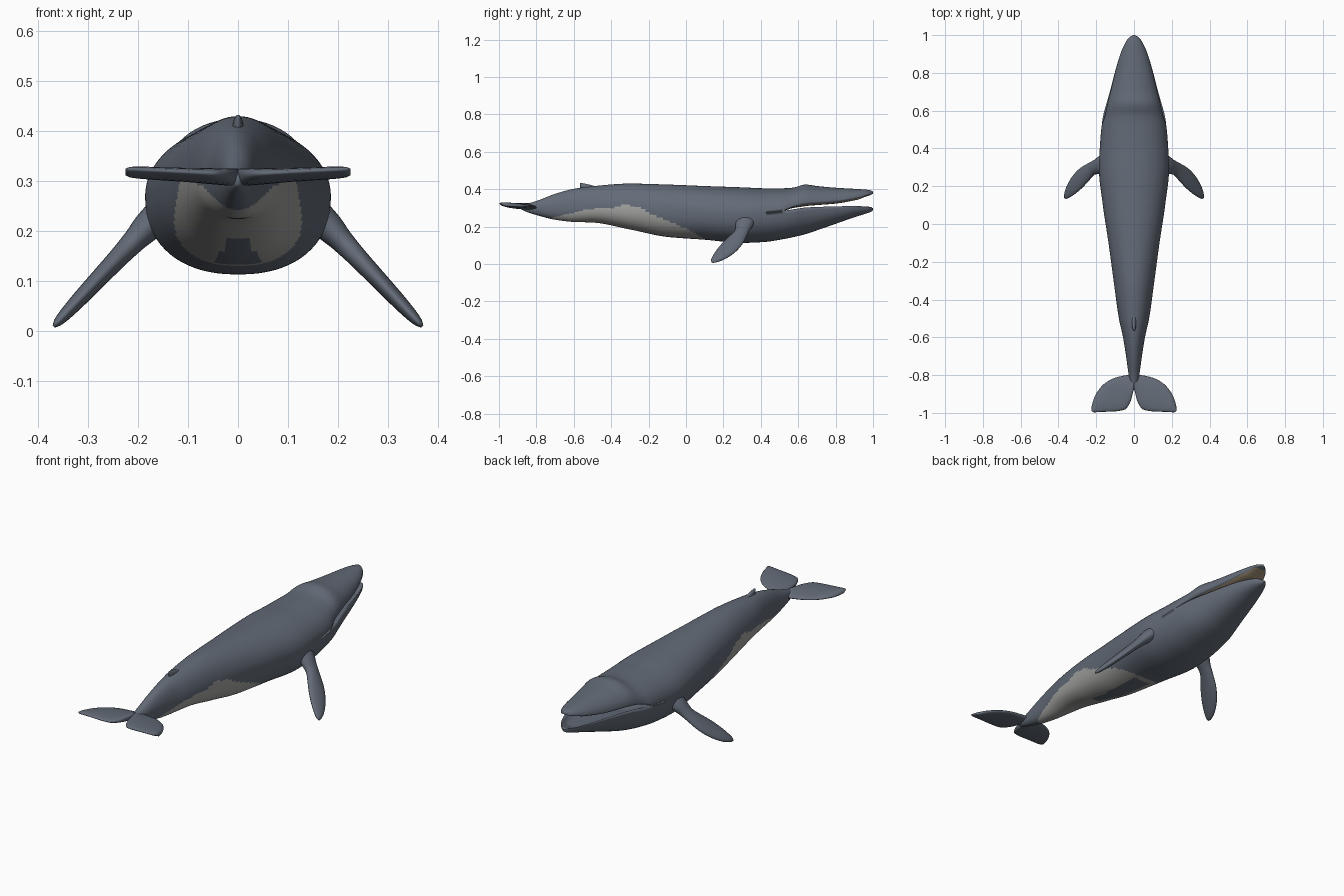
import bpy, bmesh, math
from mathutils import Vector

if "Cube" in bpy.data.objects:
    bpy.data.objects.remove(bpy.data.objects["Cube"])


def material(name, rgb):
    m = bpy.data.materials.new(name)
    m.diffuse_color = (*rgb, 1)
    m.use_nodes = True
    m.node_tree.nodes["Principled BSDF"].inputs["Base Color"].default_value = m.diffuse_color
    return m


SKIN = material("slate blue skin", (0.125, 0.147, 0.185))
BELLY = material("pale grey belly", (0.36, 0.36, 0.35))
BALEEN = material("tan baleen", (0.36, 0.28, 0.18))


def curve(xs, vs, x):
    """Smooth interpolation that does not overshoot."""
    n = len(xs)
    x = min(max(x, xs[0]), xs[-1])
    i = max(k for k in range(n - 1) if xs[k] <= x)
    sec = [(vs[k + 1] - vs[k]) / (xs[k + 1] - xs[k]) for k in range(n - 1)]

    def tangent(k):
        if k == 0 or k == n - 1:
            return sec[min(k, n - 2)]
        a, b = sec[k - 1], sec[k]
        return 0 if a * b <= 0 else 2 * a * b / (a + b)

    h = xs[i + 1] - xs[i]
    t = (x - xs[i]) / h
    return (vs[i] * (1 + 2 * t) * (1 - t) ** 2 + tangent(i) * h * t * (1 - t) ** 2
            + vs[i + 1] * t * t * (3 - 2 * t) + tangent(i + 1) * h * t * t * (t - 1))


def finish(bm, name, mats):
    bmesh.ops.remove_doubles(bm, verts=bm.verts, dist=1e-5)
    bmesh.ops.holes_fill(bm, edges=bm.edges, sides=0)
    bmesh.ops.recalc_face_normals(bm, faces=bm.faces)
    for f in bm.faces:
        f.smooth = True
    me = bpy.data.meshes.new(name)
    bm.to_mesh(me)
    bm.free()
    ob = bpy.data.objects.new(name, me)
    bpy.context.collection.objects.link(ob)
    for m in mats:
        me.materials.append(m)
    return ob


def strip(bm, rows, closed=False):
    """Skin a grid of points; returns the faces."""
    grid = [[bm.verts.new(p) for p in r] for r in rows]
    faces = []
    for a, b in zip(grid, grid[1:]):
        n = len(a)
        for j in range(n if closed else n - 1):
            k = (j + 1) % n
            faces.append(bm.faces.new((a[j], a[k], b[k], b[j])))
    return faces


# Body stations: y, upper half width, lower half width, top, upper lip, lower lip, bottom
STATIONS = [
    (-.88, .004, .004, .312, .302, .302, .292),
    (-.85, .018, .018, .322, .300, .300, .278),
    (-.80, .028, .028, .337, .300, .300, .262),
    (-.70, .042, .042, .375, .300, .300, .237),
    (-.60, .058, .058, .402, .300, .300, .225),
    (-.50, .080, .080, .416, .300, .300, .222),
    (-.30, .108, .108, .430, .295, .295, .185),
    (-.10, .135, .135, .425, .290, .290, .145),
    (.10, .165, .165, .417, .280, .280, .130),
    (.30, .186, .186, .410, .270, .270, .113),
    (.42, .180, .180, .405, .275, .275, .118),
    (.52, .171, .171, .405, .285, .285, .133),
    (.57, .155, .164, .408, .305, .292, .143),
    (.64, .140, .145, .425, .322, .302, .160),
    (.70, .125, .128, .417, .327, .305, .180),
    (.80, .101, .102, .408, .335, .308, .215),
    (.90, .072, .072, .402, .352, .310, .250),
    (.97, .040, .040, .397, .368, .307, .272),
    (.99, .022, .022, .393, .372, .304, .280),
    (1.0, .004, .004, .388, .376, .298, .288)]
COLS = list(zip(*STATIONS))
MOUTH = .52
ys = []
for a, b in zip(COLS[0], COLS[0][1:]):
    n = max(3, round((b - a) / .012))
    ys += [a + (b - a) * i / n for i in range(n)]
ys.append(1.0)


def arc(y, w, lip, edge, power, n=36):
    pts = []
    for j in range(n + 1):
        c, s = math.cos(math.pi * j / n), max(0, math.sin(math.pi * j / n))
        pts.append((math.copysign(w * abs(c) ** power, c), y,
                    lip + (edge - lip) * (s ** power if 0 < j < n else 0)))
    return pts


def lining(y, w, lip, depth, n=20):
    return [(w * (1 - 2 * j / n), y, lip - depth * (1 - (1 - 2 * j / n) ** 4))
            for j in range(n + 1)]


upper, lower, palate, floor = [], [], [], []
for y in ys:
    wu, wl, top, lu, ll, bot = (curve(COLS[0], c, y) for c in COLS[1:])
    upper.append(arc(y, wu, lu, top, 1.0))
    lower.append(arc(y, wl, ll, bot, .88))
    if y >= MOUTH - 1e-6:
        fade = min(1, (y - MOUTH) / .1) * min(1, (1 - y) / .08)
        palate.append(lining(y, wu, lu, .012 * fade))
        floor.append(lining(y, wl, ll, .030 * fade))

# Whale body with open jaws, as one skin
bm = bmesh.new()
strip(bm, upper)
strip(bm, lower)
strip(bm, floor)
for f in strip(bm, palate):
    c = f.calc_center_median()
    if abs(c.x) < .93 * curve(COLS[0], COLS[1], c.y) and c.y < .985:
        f.material_index = 2
# Pale belly patch below a wavy line, with a dark island in the middle
EDGE_Y = (-.74, -.70, -.60, -.50, -.40, -.33, -.25, -.20, -.10, 0, .08, .14)
EDGE_Z = (.235, .252, .275, .295, .298, .315, .302, .272, .232, .190, .145, .10)
for f in bm.faces:
    c = f.calc_center_median()
    if -.74 < c.y < .14 and c.z < curve(EDGE_Y, EDGE_Z, c.y):
        island = -.30 < c.y < .06 and abs(c.x) < .02 + .035 * (c.y + .30) / .36
        if not island:
            f.material_index = 1
finish(bm, "whale_body", (SKIN, BELLY, BALEEN))


def blade(name, sections, side=1, n=20):
    """Loft flat oval sections: (leading point, trailing point, thickness direction)."""
    bm = bmesh.new()
    rows = []
    for lead, trail, thick in sections:
        lead, trail, thick = Vector(lead), Vector(trail), Vector(thick)
        ring = []
        for j in range(n):
            a = 2 * math.pi * j / n
            p = (lead + trail) / 2 + (lead - trail) / 2 * math.cos(a) + thick * math.sin(a)
            ring.append((p.x * side, p.y, p.z))
        rows.append(ring)
    strip(bm, rows, True)
    return finish(bm, name, (SKIN,))


# Flippers: span, leading y, trailing y, half thickness, on a plane sloping down and out
FU = (-.06, 0, .04, .09, .14, .19, .235, .262, .274)
FLEAD = (.375, .360, .340, .322, .302, .270, .225, .185, .155)
FTRAIL = (.260, .265, .262, .228, .190, .160, .140, .133, .138)
FTHICK = (.032, .030, .024, .020, .018, .016, .013, .009, .003)
for side, word in ((1, "right"), (-1, "left")):
    secs = []
    for i in range(33):
        u = FU[0] + (FU[-1] - FU[0]) * i / 32
        le, tr, th = (curve(FU, c, u) for c in (FLEAD, FTRAIL, FTHICK))
        x, z = .18 + .69 * u, .210 - .735 * u
        secs.append(((x, le, z), (x, tr, z), (th * .72, 0, th * .69)))
    blade(word + "_flipper", secs, side)

# Tail flukes
TX = (0, .02, .05, .10, .15, .19, .215, .225)
TLEAD = (-.785, -.797, -.802, -.814, -.840, -.882, -.930, -.970)
TTRAIL = (-.87, -.945, -.983, -.992, -.994, -.996, -.997, -.990)
TTHICK = (.017, .016, .015, .013, .012, .011, .009, .003)
for side, word in ((1, "right"), (-1, "left")):
    secs = []
    for i in range(31):
        x = .225 * i / 30
        le, tr, th = (curve(TX, c, x) for c in (TLEAD, TTRAIL, TTHICK))
        z = .301 + .05 * x
        secs.append(((x, le, z), (x, tr, z + .012), (0, 0, th)))
    blade(word + "_fluke", secs, side)

# Small hooked dorsal fin
blade("dorsal_fin", [((0, le, z), (0, tr, z), (th, 0, 0)) for z, le, tr, th in (
    (.395, -.44, -.565, .016), (.413, -.475, -.567, .011),
    (.424, -.515, -.568, .008), (.432, -.550, -.568, .003))])
